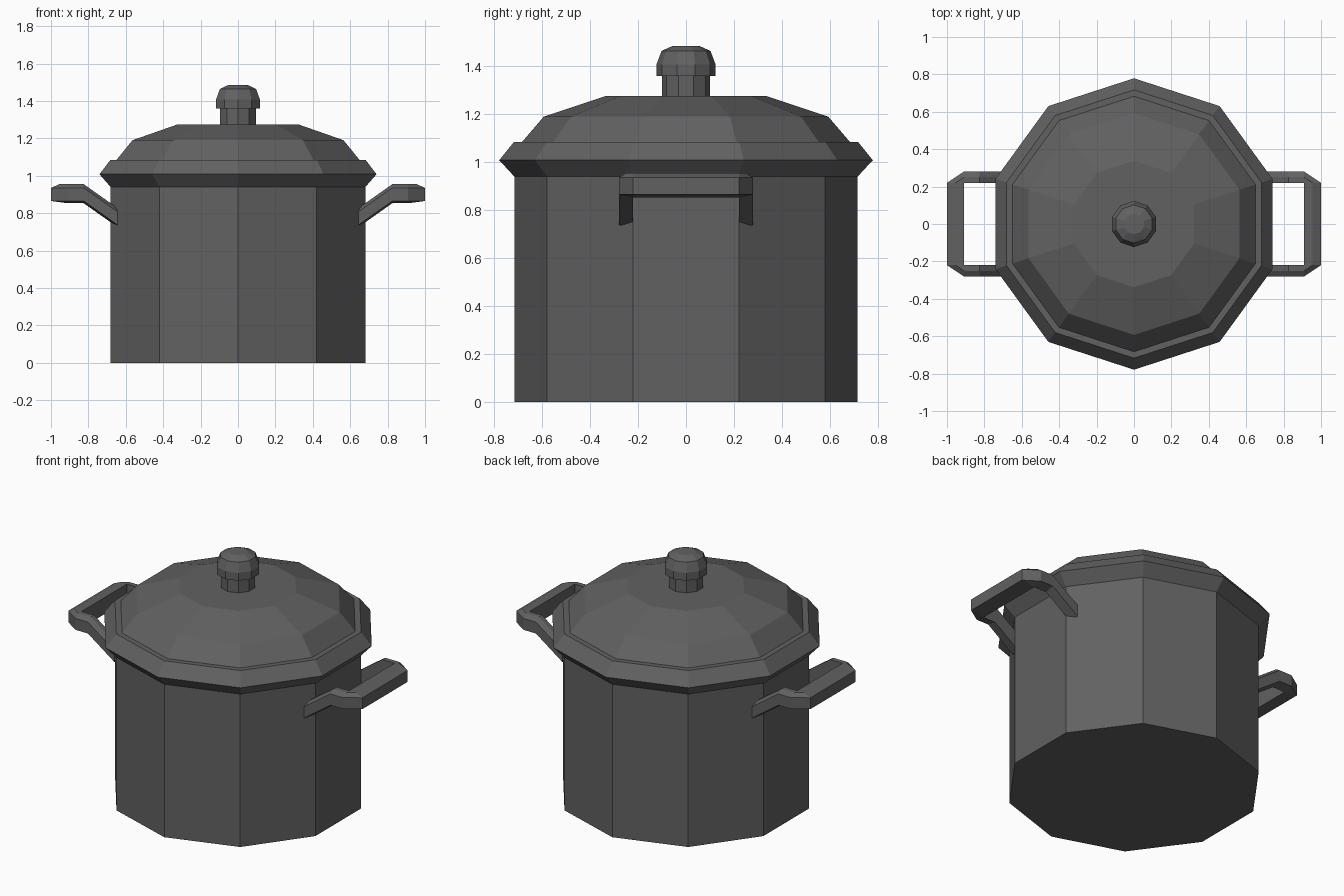
import bpy, bmesh
from math import sin, cos, pi

if "Cube" in bpy.data.objects:
    bpy.data.objects.remove(bpy.data.objects["Cube"])

SIDES = 10

# Dark grey metal
metal = bpy.data.materials.new("dark_metal")
metal.diffuse_color = (0.12, 0.12, 0.12, 1)
metal.use_nodes = True
metal.node_tree.nodes["Principled BSDF"].inputs["Base Color"].default_value = metal.diffuse_color


def make_object(name, bm):
    bmesh.ops.remove_doubles(bm, verts=bm.verts, dist=0.0005)
    bmesh.ops.recalc_face_normals(bm, faces=bm.faces)
    mesh = bpy.data.meshes.new(name)
    bm.to_mesh(mesh)
    bm.free()
    mesh.materials.append(metal)
    ob = bpy.data.objects.new(name, mesh)
    bpy.context.collection.objects.link(ob)
    return ob


def skin(bm, rings):
    """Bridge consecutive closed rings and cap both ends."""
    rings = [[bm.verts.new(p) for p in ring] for ring in rings]
    for a, b in zip(rings, rings[1:]):
        for i in range(len(a)):
            j = (i + 1) % len(a)
            bm.faces.new((a[i], a[j], b[j], b[i]))
    bm.faces.new(rings[0][::-1])
    bm.faces.new(rings[-1])


def lathe(name, profile):
    """Ten-sided turned part, with a corner pointing along y."""
    bm = bmesh.new()
    angles = [pi / 2 + 2 * pi * i / SIDES for i in range(SIDES)]
    skin(bm, [[(r * cos(a), r * sin(a), z) for a in angles] for r, z in profile])
    return make_object(name, bm)


# Pot body, lid with flared rim, and knob
lathe("pot_body", [(0.716, 0), (0.716, 0.94)])
lathe("lid", [(0.716, 0.94), (0.779, 1.008), (0.717, 1.085), (0.683, 1.085),
              (0.593, 1.19), (0.338, 1.275)])
lathe("knob_stem", [(0.1, 1.27), (0.1, 1.36)])
lathe("knob", [(0.123, 1.36), (0.123, 1.408), (0.102, 1.464), (0.055, 1.485)])

# Handle section: (fraction from outer to inner side, height)
SECTION = [(0, 0.865), (0, 0.935), (0.5, 0.955), (1, 0.955), (1, 0.853)]
# Half path stations: outer xy, inner xy, height offset
STATIONS = [((0.645, 0.28), (0.645, 0.22), -0.127),
            ((0.825, 0.28), (0.825, 0.22), 0),
            ((0.91, 0.28), (0.91, 0.22), 0),
            ((1.0, 0.22), (0.91, 0.22), 0)]


def handle(name, side):
    path = [(s, 1) for s in STATIONS] + [(s, -1) for s in reversed(STATIONS)]
    rings = [[(side * (o[0] + (i[0] - o[0]) * f),
               m * (o[1] + (i[1] - o[1]) * f), z + dz) for f, z in SECTION]
             for (o, i, dz), m in path]
    bm = bmesh.new()
    skin(bm, rings)
    return make_object(name, bm)


# Side handles
handle("handle_right", 1)
handle("handle_left", -1)
